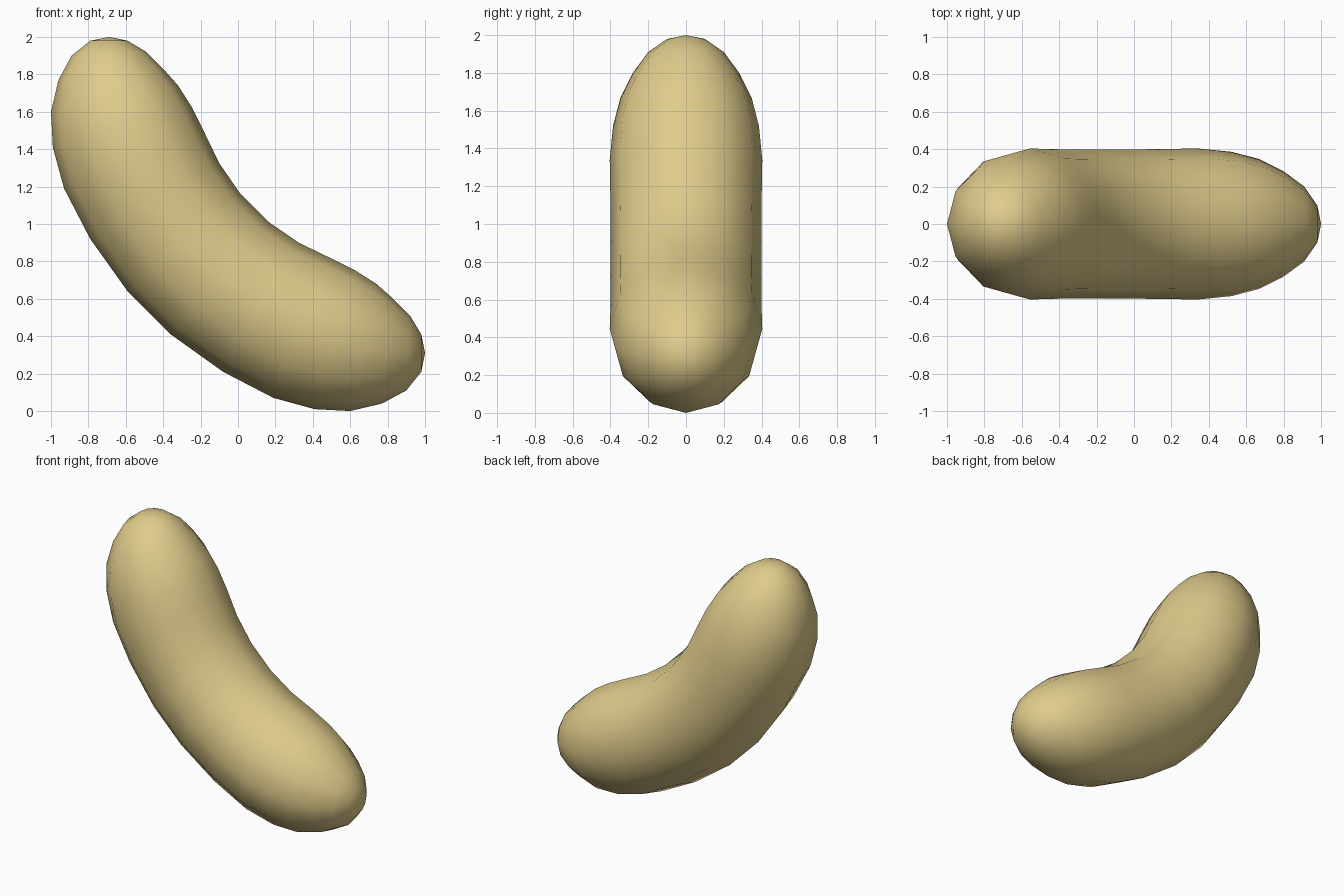
import bpy, bmesh, math
from mathutils import Vector

if "Cube" in bpy.data.objects:
    bpy.data.objects.remove(bpy.data.objects["Cube"])

SIDES = 12
# upper half of the bean: (outer x, outer z, inner x, inner z) for each ring
HALF = [(-0.79, 1.98, -0.59, 1.98), (-0.89, 1.90, -0.49, 1.92),
        (-0.96, 1.77, -0.40, 1.83), (-1.00, 1.60, -0.32, 1.74),
        (-0.99, 1.41, -0.25, 1.63), (-0.93, 1.19, -0.18, 1.49),
        (-0.79, 0.92, -0.10, 1.325), (-0.59, 0.64, 0.01, 1.165)]
TIP = (-0.69, 2.0)


def flip(x, z):
    """Reflect across the bean's symmetry line z = x + 1."""
    return z - 1, x + 1


rings = HALF + [flip(*r[:2]) + flip(*r[2:]) for r in reversed(HALF)]

# Bean body: round rings swept between two tips
bm = bmesh.new()
loops = []
for ox, oz, ix, iz in rings:
    a, b = Vector((ox, 0, oz)), Vector((ix, 0, iz))
    mid, half = (a + b) / 2, (a - b) / 2
    side = Vector((0, half.length, 0))
    loops.append([bm.verts.new(mid + half * math.cos(t) + side * math.sin(t))
                  for t in (2 * math.pi * k / SIDES for k in range(SIDES))])
for lo, hi in zip(loops, loops[1:]):
    for k in range(SIDES):
        n = (k + 1) % SIDES
        bm.faces.new((lo[k], lo[n], hi[n], hi[k]))

# Rounded tips
for (x, z), loop in ((TIP, loops[0]), (flip(*TIP), loops[-1])):
    tip = bm.verts.new((x, 0, z))
    for k in range(SIDES):
        bm.faces.new((tip, loop[k], loop[(k + 1) % SIDES]))

bmesh.ops.recalc_face_normals(bm, faces=bm.faces)
for f in bm.faces:
    f.smooth = True
mesh = bpy.data.meshes.new("bean")
bm.to_mesh(mesh)
bm.free()

# Single tan colour
mat = bpy.data.materials.new("pale tan")
mat.diffuse_color = (0.74, 0.60, 0.26, 1)
mat.use_nodes = True
mat.node_tree.nodes["Principled BSDF"].inputs["Base Color"].default_value = mat.diffuse_color
mesh.materials.append(mat)
bpy.context.collection.objects.link(bpy.data.objects.new("bean", mesh))
